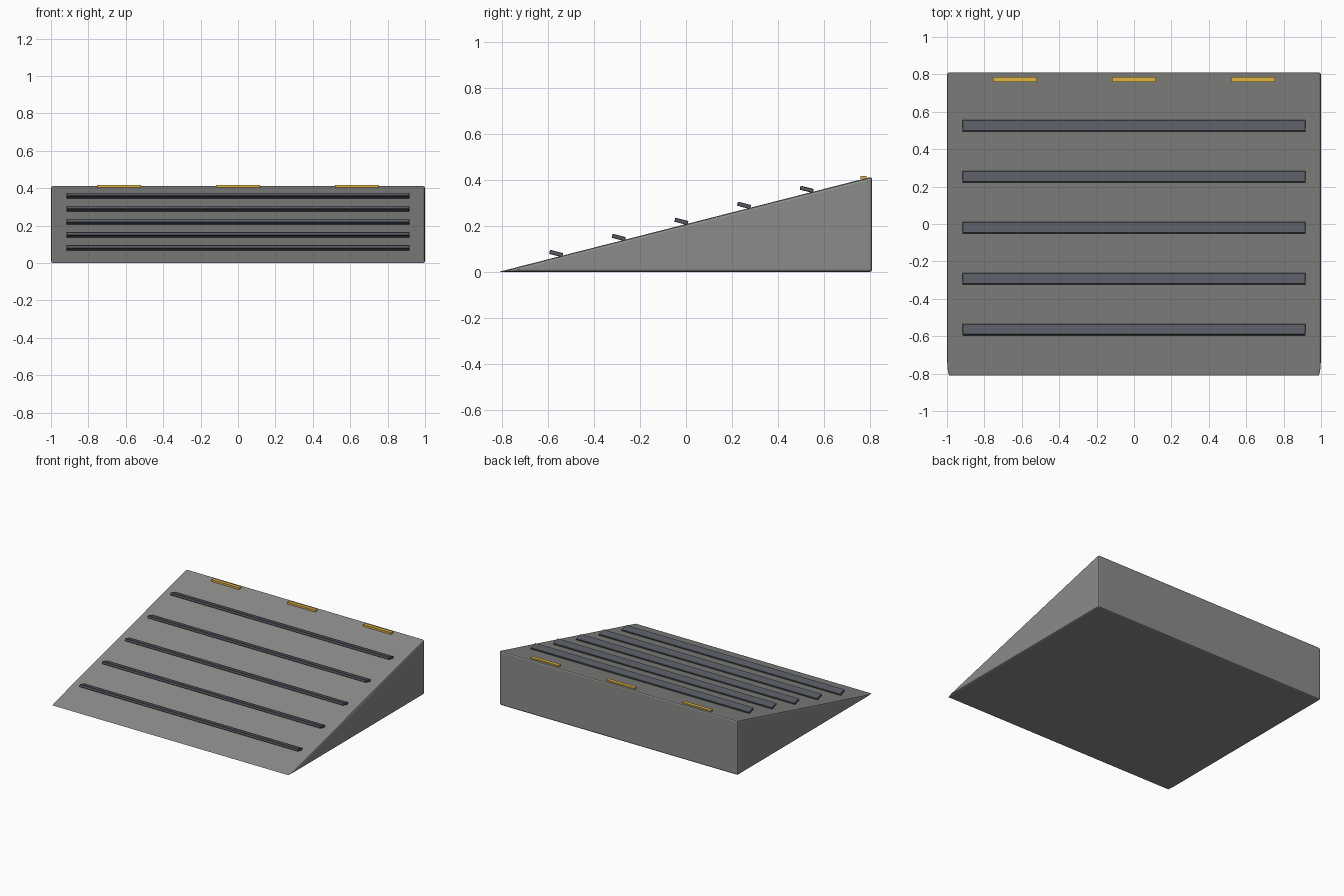
import bpy
import bmesh
import math
from mathutils import Matrix

cube = bpy.data.objects.get("Cube")
if cube:
    bpy.data.objects.remove(cube, do_unlink=True)


def material(name, r, g, b):
    m = bpy.data.materials.new(name)
    m.use_nodes = True
    m.diffuse_color = (r, g, b, 1)
    m.node_tree.nodes["Principled BSDF"].inputs["Base Color"].default_value = (r, g, b, 1)
    return m


concrete = material("concrete grey", 0.26, 0.26, 0.25)
rubber = material("dark slate", 0.095, 0.105, 0.125)
yellow = material("marker yellow", 0.75, 0.46, 0.06)


def add_object(name, bm, mat, bevel=0, segments=1):
    bmesh.ops.recalc_face_normals(bm, faces=bm.faces)
    mesh = bpy.data.meshes.new(name)
    bm.to_mesh(mesh)
    bm.free()
    mesh.materials.append(mat)
    ob = bpy.data.objects.new(name, mesh)
    bpy.context.collection.objects.link(ob)
    if bevel:
        mod = ob.modifiers.new("bevel", 'BEVEL')
        mod.width = bevel
        mod.segments = segments
        mod.limit_method = 'ANGLE'
        mod.angle_limit = math.radians(30)
    return ob


def add_box(name, size, location, mat, tilt=0, bevel=0):
    bm = bmesh.new()
    bmesh.ops.create_cube(bm, size=1, matrix=Matrix.Diagonal((*size, 1)))
    ob = add_object(name, bm, mat, bevel)
    ob.location = location
    ob.rotation_euler.x = tilt
    return ob


# Wedge body: triangular side profile extruded across the width
half_depth, height = 0.81, 0.415
bm = bmesh.new()
profile = [(-half_depth - 0.008, 0), (half_depth, 0), (half_depth, height)]
side = bm.faces.new([bm.verts.new((-1, y, z)) for y, z in profile])
ext = bmesh.ops.extrude_face_region(bm, geom=[side])
bmesh.ops.translate(bm, vec=(2, 0, 0),
                    verts=[v for v in ext["geom"] if isinstance(v, bmesh.types.BMVert)])
add_object("ramp_body", bm, concrete, 0.012, 2)

# Grip strips across the slope, each tipped against the incline
slope = height / (2 * half_depth)
for i in range(5):
    y = -0.565 + 0.2725 * i
    z = (y + half_depth) * slope + 0.018
    add_box(f"grip_strip_{i + 1}", (1.834, 0.059, 0.018), (0, y, z), rubber,
            -math.atan(slope), 0.002)

# Edge markers along the top
for name, x in (("right", -0.637), ("middle", 0), ("left", 0.637)):
    add_box(f"edge_marker_{name}", (0.235, 0.026, 0.014), (x, 0.772, 0.411), yellow)
